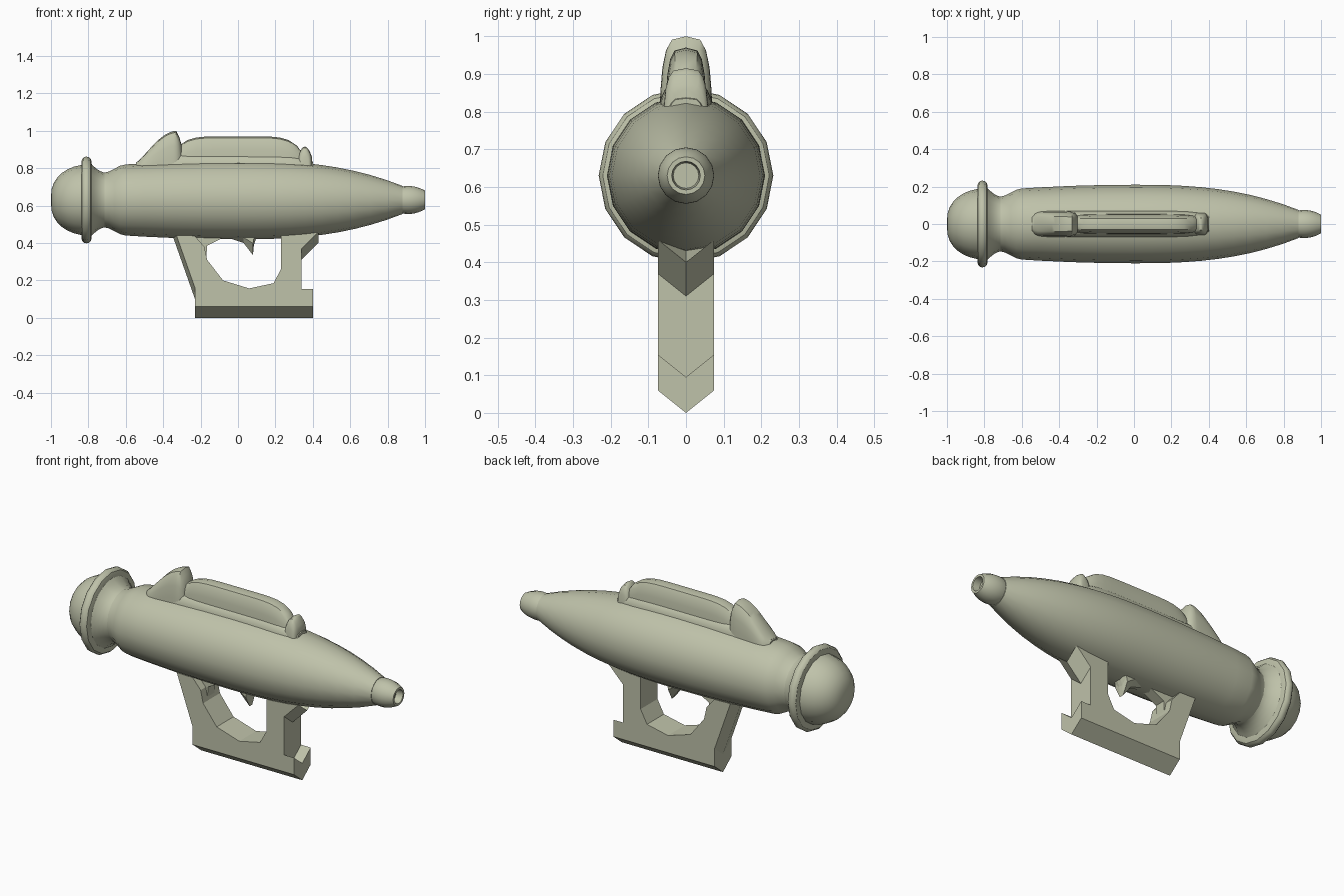
import bpy, bmesh
from math import sin, cos, pi, radians, sqrt

old = bpy.data.objects.get("Cube")
if old:
    bpy.data.objects.remove(old, do_unlink=True)

olive = bpy.data.materials.new("pale olive")
olive.use_nodes = True
olive.diffuse_color = (0.52, 0.54, 0.4, 1)
shader = olive.node_tree.nodes["Principled BSDF"]
shader.inputs["Base Color"].default_value = olive.diffuse_color

AXIS_HEIGHT = 0.63


def skin(name, rings, smooth_angle):
    """Join rings of equal point counts into a capped solid."""
    bm = bmesh.new()
    loops = [[bm.verts.new(point) for point in ring] for ring in rings]
    for near, far in zip(loops, loops[1:]):
        for i in range(len(near)):
            bm.faces.new((near[i - 1], near[i], far[i], far[i - 1]))
    bm.faces.new(loops[0])
    bm.faces.new(loops[-1])
    bmesh.ops.recalc_face_normals(bm, faces=bm.faces)
    mesh = bpy.data.meshes.new(name)
    bm.to_mesh(mesh)
    bm.free()
    mesh.materials.append(olive)
    part = bpy.data.objects.new(name, mesh)
    bpy.context.collection.objects.link(part)
    bpy.ops.object.select_all(action="DESELECT")
    part.select_set(True)
    bpy.context.view_layer.objects.active = part
    bpy.ops.object.shade_smooth_by_angle(angle=radians(smooth_angle))


def steps(start, end, count):
    """Evenly spaced values, both ends included."""
    return [start + (end - start) * i / count for i in range(count + 1)]


def lathe(name, profile, sides=16):
    """Revolve (x, radius) points about the long axis."""
    turns = [2 * pi * i / sides for i in range(sides)]
    skin(name, [[(x, r * cos(a), AXIS_HEIGHT + r * sin(a)) for a in turns]
                for x, r in profile], 32)


def hood(name, start, end, width, top, base=0.74):
    """Loft rounded arches along x; top gives the height for t from -1 to 1."""
    rings = []
    for t in steps(-1, 1, 16):
        x = start + (end - start) * (t + 1) / 2
        half_width = width * (1 - 0.35 * t ** 8)
        ring = []
        for a in steps(0, pi, 10):
            c, s = cos(a), max(sin(a), 0)
            y = half_width * sqrt(abs(c)) * (1 if c > 0 else -1)
            ring.append((x, y, base + (top(t) - base) * s ** 0.7))
        rings.append(ring)
    skin(name, rings, 40)


def slab(name, outline, layers):
    """Stack an (x, z) outline through y; layers hold (y, height scale)."""
    skin(name, [[(x, y, 0.46 + (z - 0.46) * scale) for x, z in outline]
                for y, scale in layers], 5)


def hull_radius(x):
    """Full in the middle, tapering to the nozzle and rounding in at the rear."""
    if x >= 0:
        return 0.21 - 0.135 * (x / 0.88) ** 2.6
    if x >= -0.6:
        return 0.21 - 0.02 * (x / 0.6) ** 2
    t = (x + 0.72) / 0.12
    return 0.145 + 0.045 * t * t * (3 - 2 * t)


# Hull and hollow nozzle
hull_stations = steps(-0.72, -0.6, 4) + steps(-0.5, 0, 3) + steps(0.1, 0.88, 9)
lathe("hull", [(x, hull_radius(x)) for x in hull_stations])
lathe("nozzle", [(x, 0.075 - 0.025 * ((x - 0.91) / 0.09) ** 2)
                 for x in steps(0.87, 1, 7)] + [(1, 0.038), (0.96, 0.034)])

# Rear bulb, flange and flared neck
lathe("rear_bulb", [(-0.8 - 0.2 * cos(a), 0.02 + 0.17 * sin(a) ** 0.9)
                    for a in steps(0, pi / 2, 8)])
lathe("rear_flange", [(-0.81 - 0.028 * cos(a), 0.19 + 0.042 * sin(a) ** 0.6)
                      for a in steps(0, 3, 6)])
lathe("flared_neck", [(-0.7 - 0.09 * t, 0.145 + 0.055 * t * t)
                      for t in steps(0, 1, 5)])


# Sight rail on its base, with a tall rear fin and a small front lip
def fin_top(t):
    climb = sin(min(1, (t + 1) / 1.8) * pi / 2)
    return 0.83 + 0.17 * climb ** 1.2 - 0.4 * max(0, t - 0.8)


hood("sight_base", -0.54, 0.4, 0.075, lambda t: 0.875 - 0.04 * t ** 6)
hood("sight_rail", -0.36, 0.36, 0.055, lambda t: 0.97 - 0.11 * t ** 6)
hood("rear_fin", -0.545, -0.3, 0.07, fin_top)
hood("front_lip", 0.32, 0.395, 0.06, lambda t: 0.915 - 0.055 * t * t)

# Handle frame: its outer edge drops to a ridge along the middle
outer = [(-0.35, 0.5), (-0.23, 0.16), (-0.23, 0.06), (0.4, 0.06), (0.4, 0.155),
         (0.34, 0.155), (0.34, 0.37), (0.43, 0.46)]
inner = [(0.23, 0.46), (0.23, 0.26), (0.19, 0.185), (0.06, 0.157), (-0.08, 0.2),
         (-0.165, 0.31), (-0.18, 0.38), (-0.25, 0.46)]
skin("handle", [[(x, y, z - drop) for x, z in outer] + [(x, y, z) for x, z in inner]
                for y, drop in ((-0.075, 0), (0, 0.06), (0.075, 0))], 5)

# Web above the grip, and the trigger
slab("grip_web", [(-0.24, 0.46), (-0.17, 0.31), (-0.165, 0.385), (-0.02, 0.46)],
     [(-0.03, 1), (0.03, 1)])
slab("trigger", [(-0.04, 0.46), (-0.03, 0.42), (0.03, 0.4), (0.08, 0.335),
                 (0.085, 0.39), (0.11, 0.46)],
     [(-0.045, 0.5), (-0.012, 1), (0.012, 1), (0.045, 0.5)])
